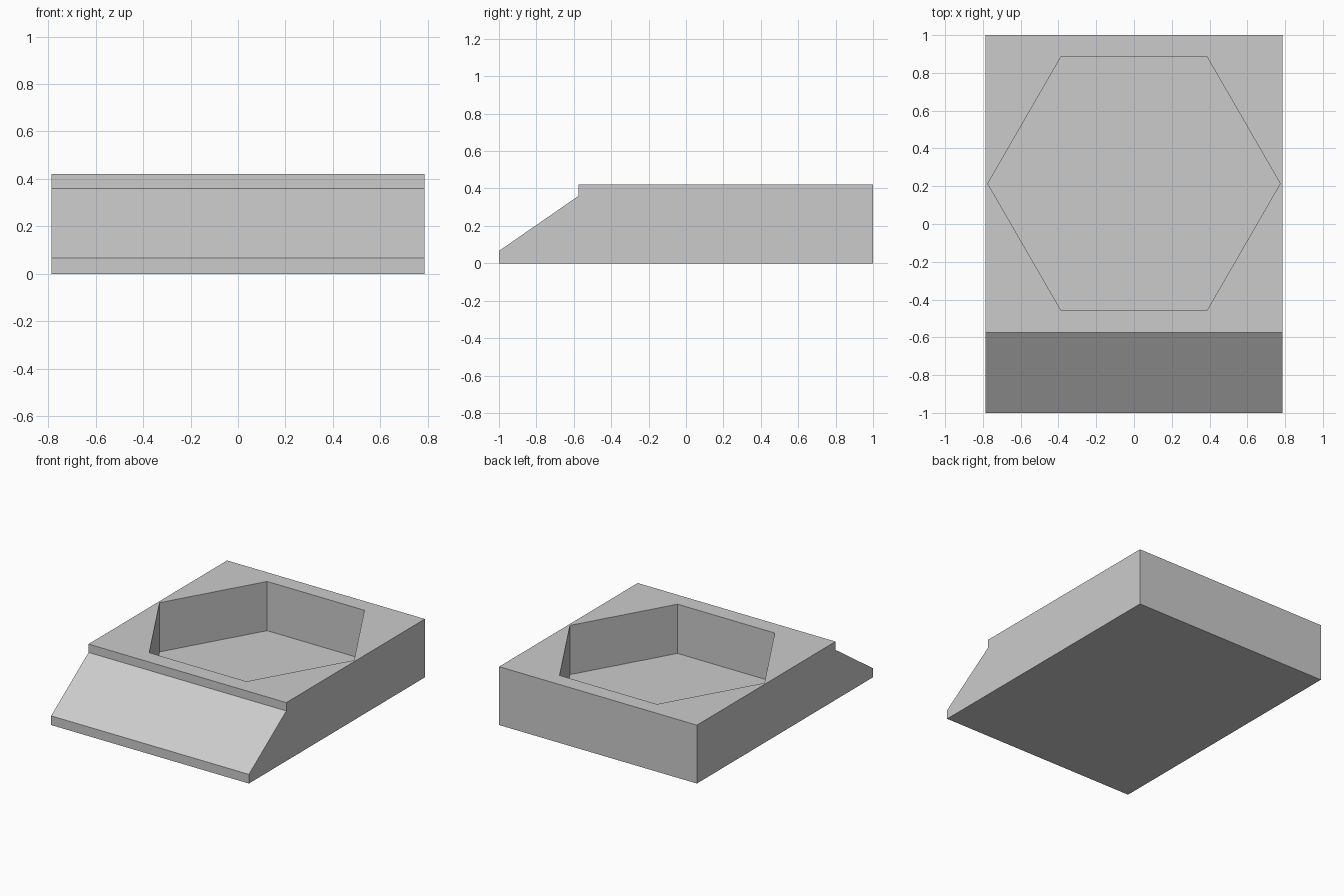
import bpy
import bmesh
from mathutils import Vector

cube = bpy.data.objects.get("Cube")
if cube:
    bpy.data.objects.remove(cube, do_unlink=True)

HALF_WIDTH = 0.787
TOP = 0.42
FLOOR = 0.066

# Plain grey finish
grey = bpy.data.materials.new("plain_grey")
grey.use_nodes = True
colour = (0.6, 0.6, 0.6, 1)
grey.diffuse_color = colour
grey.node_tree.nodes["Principled BSDF"].inputs["Base Color"].default_value = colour


def add_object(name, bm):
    bmesh.ops.recalc_face_normals(bm, faces=bm.faces)
    mesh = bpy.data.meshes.new(name)
    bm.to_mesh(mesh)
    bm.free()
    mesh.materials.append(grey)
    obj = bpy.data.objects.new(name, mesh)
    bpy.context.collection.objects.link(obj)
    return obj


# Block: side profile (y, z) with sloped front and small step, swept across x
profile = [(-1, 0), (1, 0), (1, TOP), (-0.575, TOP), (-0.575, 0.36), (-1, FLOOR)]
bm = bmesh.new()
side = bm.faces.new([bm.verts.new((-HALF_WIDTH, y, z)) for y, z in profile])
swept = bmesh.ops.extrude_face_region(bm, geom=[side])["geom"]
bmesh.ops.translate(bm, vec=Vector((2 * HALF_WIDTH, 0, 0)),
                    verts=[v for v in swept if isinstance(v, bmesh.types.BMVert)])
block = add_object("block", bm)

# Hexagonal pocket cutter, corners pointing left and right
bpy.ops.mesh.primitive_cylinder_add(vertices=6, radius=0.774, depth=1,
                                    location=(0, 0.214, FLOOR + 0.5),
                                    rotation=(0, 0, 0.5235988))
cutter = bpy.context.object
cutter.name = "pocket_cutter"
cutter.data.materials.append(grey)
cutter.hide_render = True

# Cut the pocket, then discard the cutter
cut = block.modifiers.new("pocket", 'BOOLEAN')
cut.operation = 'DIFFERENCE'
cut.solver = 'EXACT'
cut.object = cutter
bpy.context.view_layer.objects.active = block
bpy.ops.object.modifier_apply(modifier=cut.name)
bpy.data.objects.remove(cutter, do_unlink=True)
